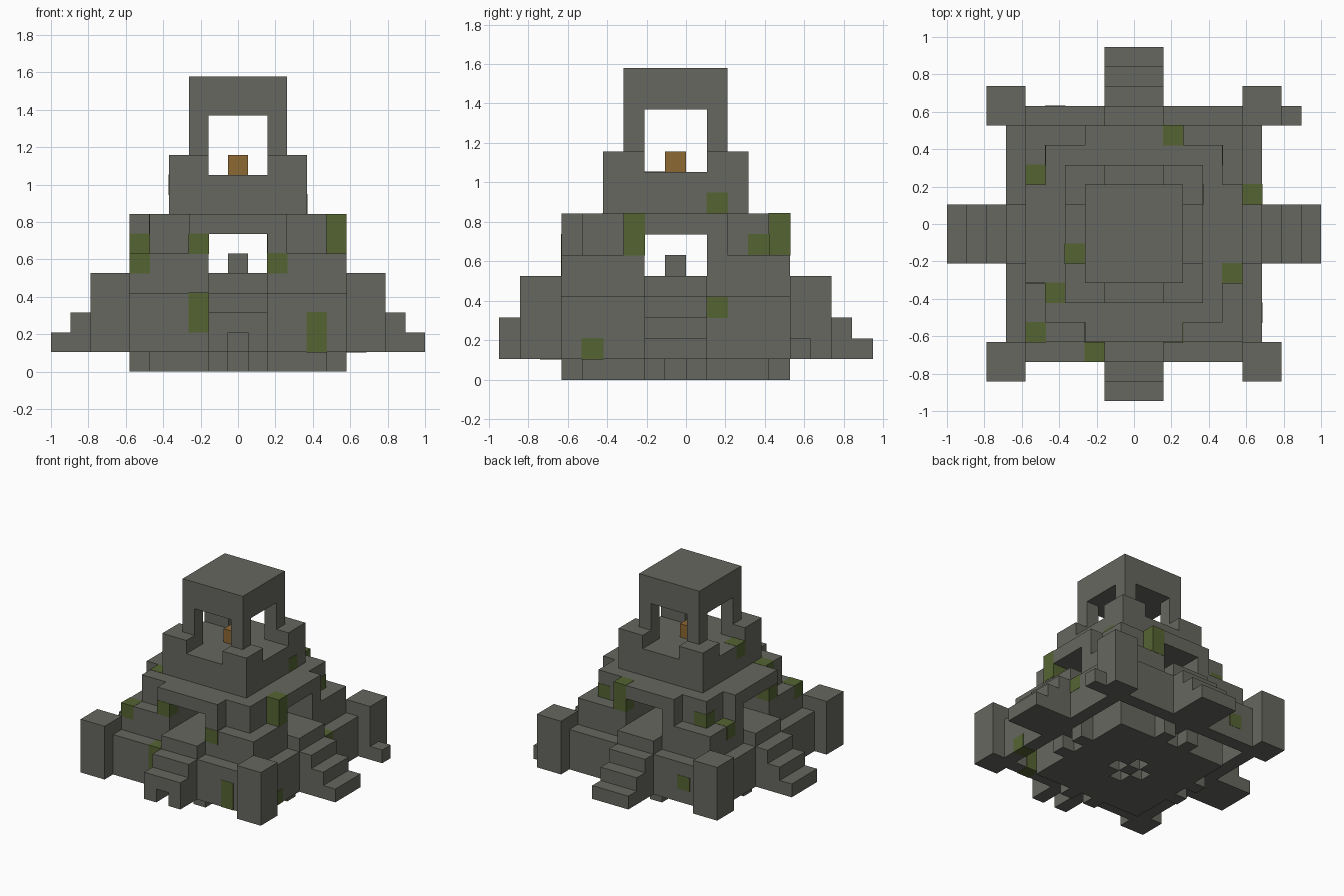
import bpy
import bmesh
from mathutils import Matrix, Vector

if "Cube" in bpy.data.objects:
    bpy.data.objects.remove(bpy.data.objects["Cube"])

U = 2 / 19                      # one building block
SHIFT = Vector((0, -0.5, 0))    # temple axis sits half a block forward


def material(name, rgb):
    m = bpy.data.materials.new(name)
    m.use_nodes = True
    m.diffuse_color = (*rgb, 1)
    m.node_tree.nodes["Principled BSDF"].inputs["Base Color"].default_value = (*rgb, 1)
    return m


STONE = material("weathered stone", (0.135, 0.135, 0.115))
MOSS = material("moss green", (0.091, 0.127, 0.032))
GOLD = material("old gold", (0.27, 0.14, 0.033))


def part(name, boxes, mat=STONE, grow=0.0):
    """One object from boxes given as (x0, x1, y0, y1, z0, z1) in blocks."""
    bm = bmesh.new()
    for x0, x1, y0, y1, z0, z1 in boxes:
        lo, hi = Vector((x0, y0, z0)), Vector((x1, y1, z1))
        size = (hi - lo) * U + Vector((grow, grow, grow)) * 2
        mid = ((lo + hi) / 2 + SHIFT) * U
        bmesh.ops.create_cube(bm, size=1,
                              matrix=Matrix.Translation(mid) @ Matrix.Diagonal((*size, 1)))
    mesh = bpy.data.meshes.new(name)
    bm.to_mesh(mesh)
    bm.free()
    mesh.materials.append(mat)
    ob = bpy.data.objects.new(name, mesh)
    bpy.context.collection.objects.link(ob)
    return ob


def square(r, z0, z1):
    return (-r, r, -r, r, z0, z1)


def turn(box, n):
    """Quarter turns about the temple axis."""
    for _ in range(n):
        x0, x1, y0, y1, z0, z1 = box
        box = (-y1, -y0, x0, x1, z0, z1)
    return box


def four(*boxes):
    return [turn(b, n) for b in boxes for n in range(4)]


# Foundation: slab with four small pits round its centre, and feet on each side
part("foundation", four((-4.5, 1.5, -4.5, -1.5, 0, 1), (0.5, 1.5, 0.5, 1.5, 0, 1))
     + [square(0.5, 0, 1)])
part("foundation_feet", four((0.5, 1.5, -5.5, -4.5, 0, 1), (-1.5, -0.5, -5.5, -4.5, 0, 1)))

# Lower storey, outer walls and corner towers
part("lower_core", [square(4.5, 1, 3)])
part("lower_terrace", [square(5.5, 3, 5)])
part("outer_walls", four((-5.5, 5.5, -6.5, -5.5, 1, 4)))
part("corner_towers", four((5.5, 7.5, 5.5, 7.5, 1, 5)))
part("fallen_block", [(7.5, 8.5, 5.5, 6.5, 1, 2)])

# Stairs: four steps on three sides, shorter and arched at the front
for n, side in enumerate(("front", "left", "back", "right")):
    steps = []
    for i in range(3 if n == 0 else 4):
        near, top = 5.5 + i, 5 - i
        if n == 0 and i > 0:
            steps += [(-1.5, -0.5, -near - 1, -near, 1, 2), (0.5, 1.5, -near - 1, -near, 1, 2),
                      (-1.5, 1.5, -near - 1, -near, 2, top)]
        else:
            inner = near - 1 if i == 0 else near
            steps.append((-1.5, 1.5, -near - 1, -inner, 1, top))
    part(side + "_stairs", [turn(s, n) for s in steps])

# Middle storey with crossing passages
part("terrace_corners", four((1.5, 5.5, 1.5, 5.5, 5, 6)))
part("passage_walls", four((1.5, 4.5, 1.5, 4.5, 6, 7), (1.5, 2.5, 4.5, 5.5, 6, 7),
                           (-2.5, -1.5, 4.5, 5.5, 6, 7)))
part("middle_ceiling", [square(4.5, 7, 8)] + four((-2.5, 2.5, 4.5, 5.5, 7, 8)))
part("passage_pedestal", [square(0.5, 5, 6)])

# Upper storey and shrine
part("upper_terrace", [square(3.5, 8, 10)])
part("parapet_corners", four((1.5, 3.5, 1.5, 3.5, 10, 11)))
part("shrine_pillars", four((1.5, 2.5, 1.5, 2.5, 11, 13)))
part("shrine_roof", [square(2.5, 13, 15)])
part("shrine_relic", [square(0.5, 10, 11)], GOLD)

# Moss skins over single blocks: (column, row, lowest level, height)
PATCHES = ((2, 5, 6, 2), (-5, 3, 5, 1), (6, 2, 3, 1), (-3, -1, 9, 1), (5, -2, 6, 2),
           (-4, -3, 7, 1), (-5, -5, 5, 1), (-2, -6, 2, 2), (-2, -5, 6, 1), (2, -5, 5, 1),
           (4, -6, 1, 2), (-5, -2, 6, 1), (4, 4, 6, 1), (3, 2, 8, 1), (6, -4, 1, 1),
           (-4, 6, 2, 1), (-4, 4, 6, 1))
part("moss_patches", [(x - 0.5, x + 0.5, y - 0.5, y + 0.5, z, z + h) for x, y, z, h in PATCHES],
     MOSS, grow=0.002)
